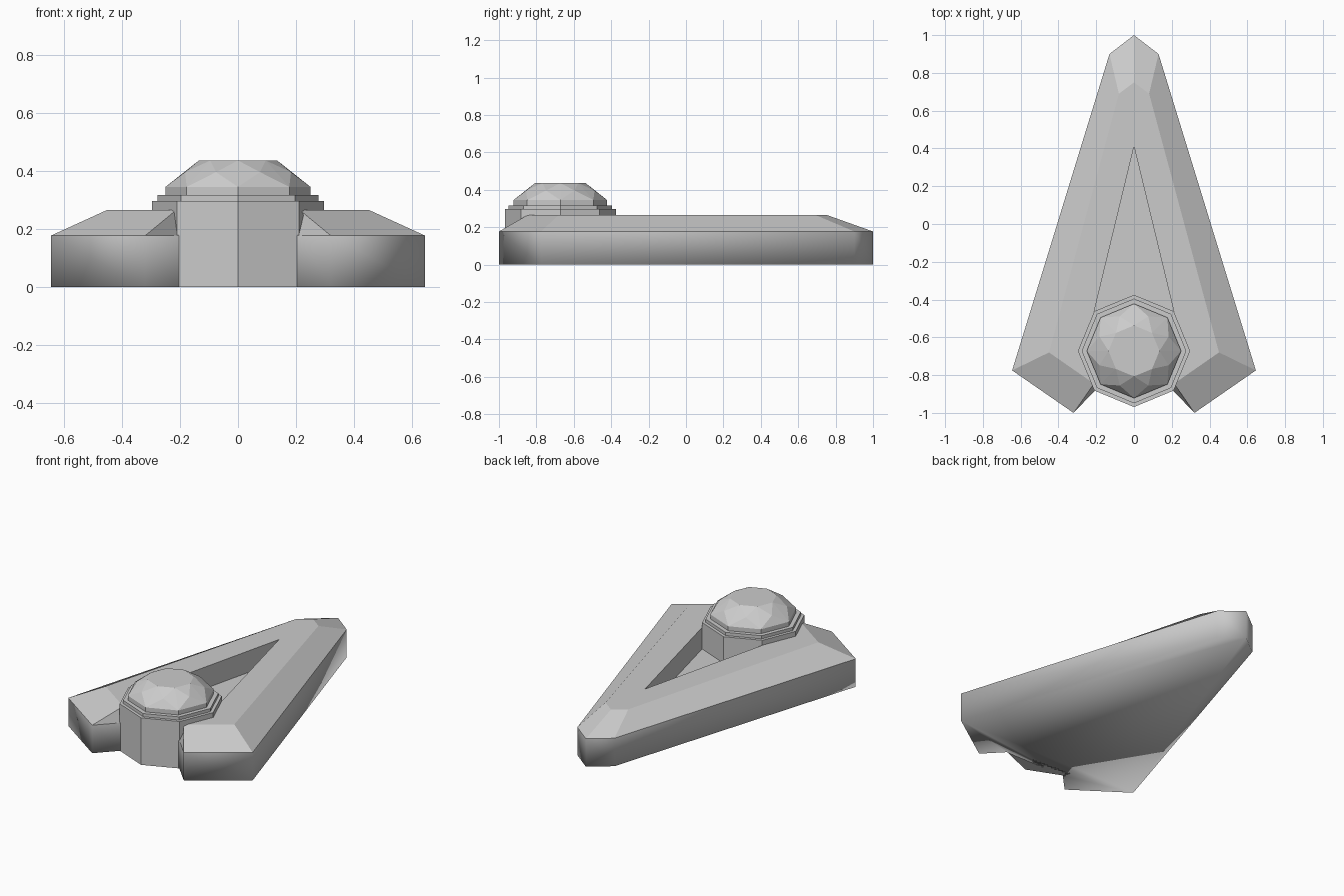
import bpy, bmesh
from math import sin, cos, pi

if "Cube" in bpy.data.objects:
    bpy.data.objects.remove(bpy.data.objects["Cube"])

CY = -0.672  # turret centre along y


def make_object(name, bm):
    bmesh.ops.recalc_face_normals(bm, faces=bm.faces)
    mesh = bpy.data.meshes.new(name)
    bm.to_mesh(mesh)
    bm.free()
    ob = bpy.data.objects.new(name, mesh)
    bpy.context.collection.objects.link(ob)
    return ob


def loft(bm, loops):
    """Skin a stack of closed loops and cap both ends."""
    rings = [[bm.verts.new(p) for p in loop] for loop in loops]
    n = len(rings[0])
    for a, b in zip(rings, rings[1:]):
        for i in range(n):
            j = (i + 1) % n
            bm.faces.new((a[i], a[j], b[j], b[i]))
    bm.faces.new(rings[0])
    bm.faces.new(rings[-1])
    return rings


def mirrored(half, z):
    """Right-hand outline (first point on the axis) mirrored to a full loop."""
    left = [(-x, y) for x, y in reversed(half) if x > 0]
    return [(x, y, z) for x, y in half + left]


def octagon(r, z, turn=0.0):
    return [(r * cos((i + turn) * pi / 4), CY + r * sin((i + turn) * pi / 4), z)
            for i in range(8)]


# Wedge hull with bevelled deck
outer = [(0, 1), (0.13, 0.9), (0.645, -0.775), (0.32, -1), (0.21, -0.885)]
inner = [(0, 0.75), (0.08, 0.69), (0.45, -0.68), (0.212, -0.845), (0.2, -0.8)]
bm = bmesh.new()
loft(bm, [mirrored(outer, 0), mirrored(outer, 0.177), mirrored(inner, 0.266)])
for f in bm.faces:
    f.smooth = f.calc_center_median().z < 0.12
for e in bm.edges:
    e.smooth = min(v.co.z for v in e.verts) < 0.1
hull = make_object("wedge_hull", bm)

# Triangular recess in the deck
bm = bmesh.new()
tri = [(0, 0.41), (0.215, -0.48), (0.18, -0.7)]
loft(bm, [mirrored(tri, 0.13), mirrored(tri, 0.4)])
cutter = make_object("recess_cutter", bm)
cutter.hide_render = True
cutter.hide_set(True)
cut = hull.modifiers.new("recess", 'BOOLEAN')
cut.operation = 'DIFFERENCE'
cut.solver = 'EXACT'
cut.object = cutter

# Stepped octagonal pedestal and collar
for name, r, z0, z1 in (("turret_pedestal", 0.297, 0, 0.297),
                        ("turret_collar", 0.277, 0.29, 0.317),
                        ("dome_base", 0.25, 0.31, 0.345)):
    bm = bmesh.new()
    loft(bm, [octagon(r, z0), octagon(r, z1)])
    make_object(name, bm)

# Faceted dome with staggered rings
bm = bmesh.new()
for loop in (octagon(0.25, 0.34), octagon(0.25, 0.345),
             octagon(0.198, 0.396, 0.5), octagon(0.135, 0.436)):
    for p in loop:
        bm.verts.new(p)
bmesh.ops.convex_hull(bm, input=bm.verts)
make_object("faceted_dome", bm)
